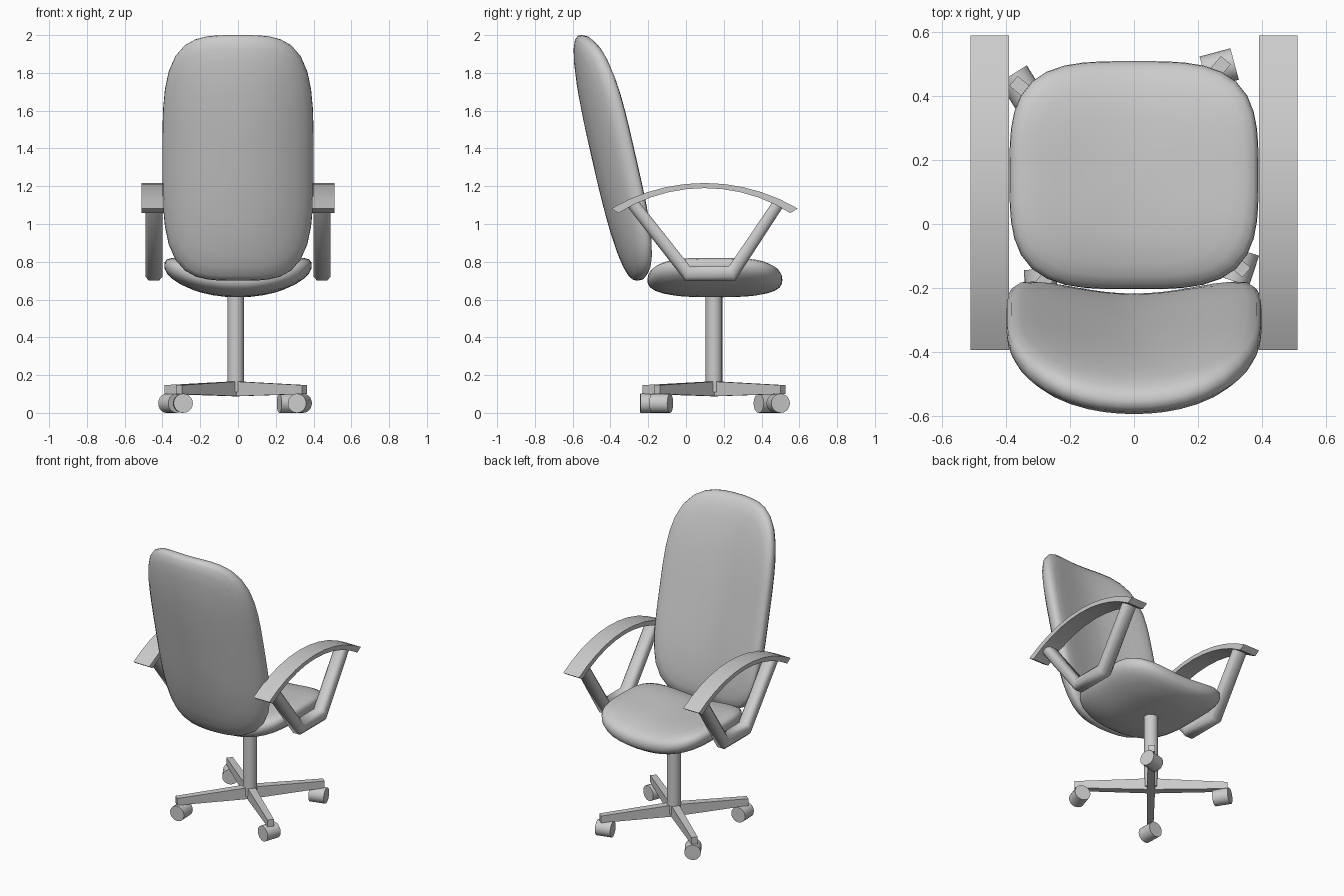
import bpy, math
from mathutils import Vector

if "Cube" in bpy.data.objects:
    bpy.data.objects.remove(bpy.data.objects["Cube"])

HUB = Vector((-0.0125, 0.148, 0))


def make(name, verts, faces, smooth=None):
    me = bpy.data.meshes.new(name)
    me.from_pydata(verts, [], faces)
    ob = bpy.data.objects.new(name, me)
    bpy.context.collection.objects.link(ob)
    bpy.ops.object.select_all(action='DESELECT')
    ob.select_set(True)
    bpy.context.view_layer.objects.active = ob
    bpy.ops.object.mode_set(mode='EDIT')
    bpy.ops.mesh.select_all(action='SELECT')
    bpy.ops.mesh.normals_make_consistent(inside=False)
    bpy.ops.object.mode_set(mode='OBJECT')
    if smooth:
        bpy.ops.object.shade_smooth_by_angle(angle=math.radians(smooth))
    return ob


def loft(name, rings, smooth=None):
    """Skin equal-sized rings and cap both ends."""
    n = len(rings[0])
    verts = [v for r in rings for v in r]
    faces = [tuple(range(n)), tuple(range(len(verts) - n, len(verts)))]
    for i in range(len(rings) - 1):
        for j in range(n):
            k = (j + 1) % n
            faces.append((i*n + j, i*n + k, i*n + n + k, i*n + n + j))
    return make(name, verts, faces, smooth)


def superpoint(a, n):
    """Point on a unit superellipse in direction a."""
    c, s = math.cos(a), math.sin(a)
    r = (abs(c)**n + abs(s)**n) ** (-1/n)
    return c*r, s*r


def cushion(name, n, place, segs=48):
    """Superellipse pillow; place maps (u, v, h) in -1..1 to space."""
    half = [superpoint(math.radians(t), 2.7) for t in (0, 12, 24, 35, 45, 56)]
    half += [(s, (1 - s**2.7) ** (1/2.7)) for s in (0.5, 0.33, 0.17, 0.02)]
    profile = [(s, -h) for s, h in reversed(half)] + half[1:]
    rings = []
    for s, h in profile:
        plan = [superpoint(2*math.pi*j/segs, n) for j in range(segs)]
        rings.append([place(s*x, s*y, h) for x, y in plan])
    return loft(name, rings, 60)


# Seat and backrest: dished cushions
def seat_place(u, v, h):
    return (0.39*u, 0.153 + 0.357*v, 0.703 + 0.091*h + 0.078*u*u)


def back_place(u, v, h):
    z = 1.35 + 0.65*v
    return (0.4*u, -0.327 - 0.227*(z - 1) + 0.093*h + 0.108*u*u, z)


cushion("seat", 3.5, seat_place)
cushion("backrest", 3.7, back_place)


def cylinder(name, loc, r, depth, rot=(0, 0, 0)):
    bpy.ops.mesh.primitive_cylinder_add(vertices=20, radius=r, depth=depth,
                                        location=loc, rotation=rot)
    bpy.context.object.name = name
    bpy.ops.object.shade_smooth_by_angle(angle=math.radians(35))


# Column
cylinder("column", (HUB.x, HUB.y, 0.39), 0.044, 0.56)

# Four tapered legs with swivelled casters
for i, swivel in enumerate((15, 122, 92, 72)):
    a = math.radians(50.6 + 90*i)
    d = Vector((math.cos(a), math.sin(a), 0))
    side = Vector((-d.y, d.x, 0))
    rings = []
    for dist, half, lo, hi in ((0, 0.025, 0.088, 0.167), (0.4725, 0.02, 0.1, 0.147)):
        c = HUB + d*dist
        rings.append([c + side*half*s + Vector((0, 0, z))
                      for s, z in ((-1, lo), (1, lo), (1, hi), (-1, hi))])
    loft("leg_%d" % (i + 1), rings)
    c = HUB + d*0.44
    cylinder("caster_%d" % (i + 1), (c.x, c.y, 0.051), 0.051, 0.1,
             (math.pi/2, 0, math.radians(swivel + 90)))

# Armrests: arched pad on a bent support, on both sides
OUTER = [(-0.325, 1.11), (-0.005, 0.70), (0.26, 0.70), (0.527, 1.11)]
INNER = [(-0.25, 1.12), (0.02, 0.778), (0.228, 0.778), (0.46, 1.12)]
SECTION = [(-1, 0.25), (-0.6, 0), (0.6, 0), (1, 0.25),
           (1, 0.75), (0.6, 1), (-0.6, 1), (-1, 0.75)]


def arc(u, half, top, drop):
    r = (half*half + drop*drop) / (2*drop)
    a = u * math.asin(half / r)
    return 0.098 + r*math.sin(a), top - r + r*math.cos(a)


for sx, label in ((-1, "left"), (1, "right")):
    rings = []
    for i in range(11):
        u = -1 + i/5
        o, n = arc(u, 0.493, 1.217, 0.135), arc(u, 0.455, 1.19, 0.132)
        rings.append([(sx*0.392, *o), (sx*0.512, *o), (sx*0.512, *n), (sx*0.392, *n)])
    loft("armrest_pad_" + label, rings, 20)
    rings = []
    for o, n in zip(OUTER, INNER):
        rings.append([(sx*(0.445 + 0.044*x), o[0] + (n[0] - o[0])*t, o[1] + (n[1] - o[1])*t)
                      for x, t in SECTION])
    loft("armrest_support_" + label, rings, 52)
